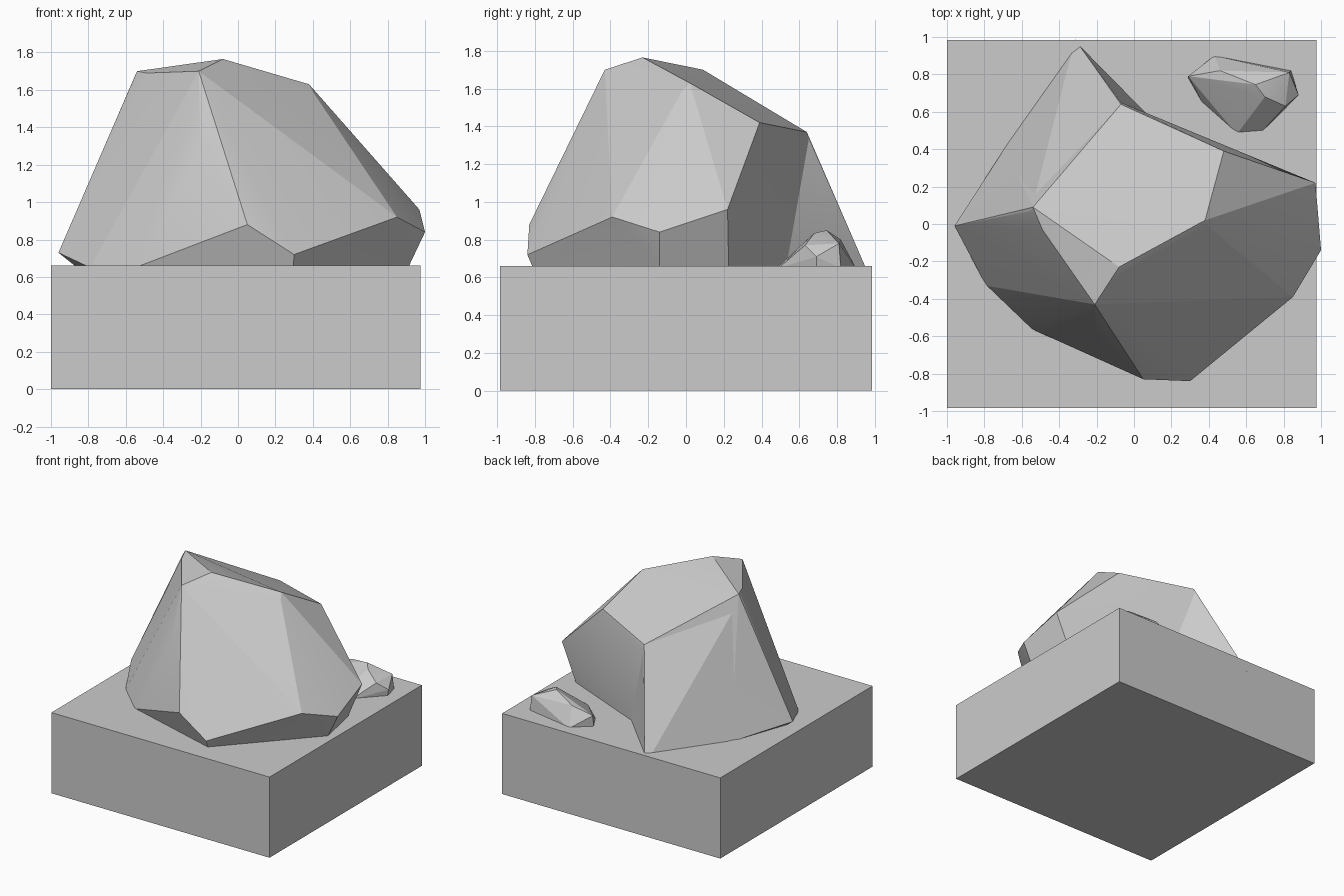
import bpy
import bmesh
import math
from mathutils import Vector

cube = bpy.data.objects.get("Cube")
if cube:
    bpy.data.objects.remove(cube, do_unlink=True)

GROUND = 0.66

stone = bpy.data.materials.new("stone grey")
stone.use_nodes = True
grey = (0.6, 0.6, 0.6, 1)
stone.diffuse_color = grey
stone.node_tree.nodes["Principled BSDF"].inputs["Base Color"].default_value = grey


def add_hull(bm, points):
    """Wrap corner points in one faceted solid."""
    verts = [bm.verts.new(Vector(p)) for p in points]
    result = bmesh.ops.convex_hull(bm, input=verts)
    spare = {g for key in ("geom_interior", "geom_unused") for g in result[key]
             if isinstance(g, bmesh.types.BMVert)}
    bmesh.ops.delete(bm, geom=list(spare), context="VERTS")


def rock(name, *solids):
    """One rock made of one or more faceted solids."""
    bm = bmesh.new()
    for points in solids:
        add_hull(bm, points)
    bmesh.ops.dissolve_limit(bm, angle_limit=math.radians(3),
                             verts=bm.verts, edges=bm.edges)
    bmesh.ops.recalc_face_normals(bm, faces=bm.faces)
    mesh = bpy.data.meshes.new(name)
    bm.to_mesh(mesh)
    bm.free()
    mesh.materials.append(stone)
    obj = bpy.data.objects.new(name, mesh)
    bpy.context.collection.objects.link(obj)
    bpy.ops.object.select_all(action="DESELECT")
    obj.select_set(True)
    bpy.context.view_layer.objects.active = obj
    bpy.ops.object.shade_smooth_by_angle(angle=math.radians(12))
    return obj


def on_ground(outline):
    return [(x, y, GROUND - 0.01) for x, y in outline]


# Square ground block
bpy.ops.mesh.primitive_cube_add(size=1, location=(-0.0125, 0, GROUND / 2))
block = bpy.context.object
block.name = "ground_block"
block.scale = (1.975, 1.97, GROUND)
bpy.ops.object.transform_apply(location=False, rotation=False, scale=True)
block.data.materials.append(stone)

# Boulder: sloping top plate and the narrow chamfer round it
top_plate = [(-0.54, 0.09, 1.70), (-0.49, -0.03, 1.69), (-0.08, -0.23, 1.765),
             (0.38, 0.02, 1.63), (0.48, 0.39, 1.42), (-0.07, 0.64, 1.37)]
back_corner = (-0.07, 0.65, 1.33)
left_corner = (-0.55, 0.07, 1.67)
chamfer = [back_corner, left_corner, (0.51, 0.36, 1.39),
           (0.40, -0.02, 1.59), (-0.07, -0.26, 1.74)]

# Boulder: front facets and the widest girdle
front = [(-0.21, -0.43, 1.70), (-0.20, -0.59, 1.28)]
side_tip = (-0.96, -0.01, 0.73)
girdle = [side_tip, (-0.41, -0.60, 0.79), (0.05, -0.83, 0.88), (0.30, -0.84, 0.72),
          (0.85, -0.39, 0.92), (1.0, -0.14, 0.84), (0.97, 0.22, 0.96)]

# Boulder: undercut footprint
foot = on_ground([(-0.86, -0.08), (-0.79, -0.33), (-0.55, -0.56), (0.295, -0.81),
                  (0.91, -0.14), (0.835, 0.226), (0.126, 0.53), (-0.69, 0.40)])

# Boulder: buttress running down to the rear edge of the block
buttress = [top_plate[-1], back_corner, left_corner, side_tip, (-0.315, 0.987, 0.57)]
buttress += on_ground([(0.126, 0.53), (-0.69, 0.40), (0, 0)])

rock("boulder", top_plate + chamfer + front + girdle + foot, buttress)

# Small stone beside the boulder
stone_top = [(0.46, 0.82, 0.80), (0.65, 0.745, 0.85), (0.70, 0.68, 0.835),
             (0.83, 0.81, 0.78), (0.81, 0.63, 0.77), (0.88, 0.69, 0.71),
             (0.29, 0.79, 0.75)]
stone_foot = on_ground([(0.29, 0.78), (0.43, 0.90), (0.84, 0.82), (0.87, 0.69),
                        (0.68, 0.49), (0.55, 0.48), (0.37, 0.64)])
rock("small_stone", stone_top + stone_foot)
